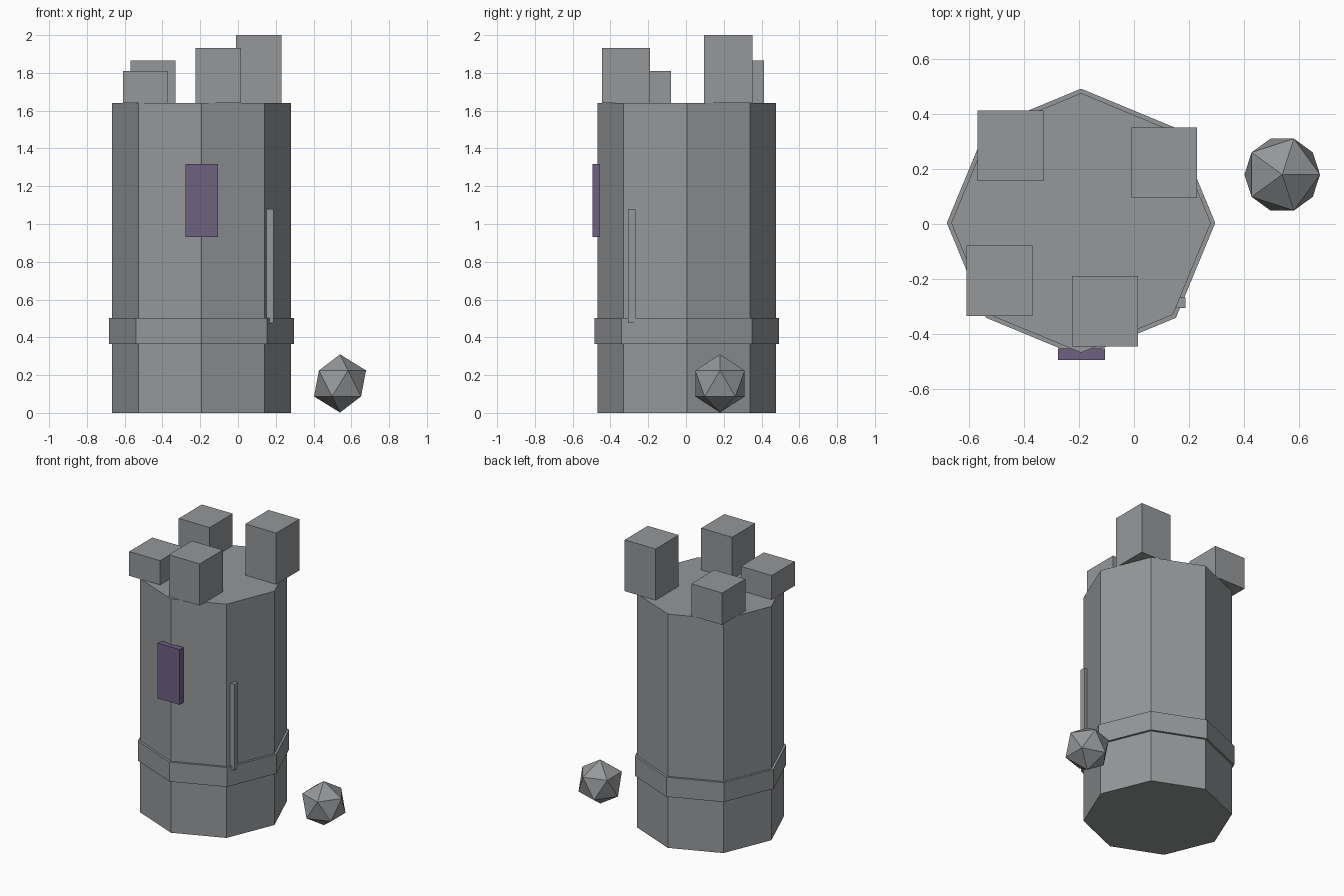
import bpy
from math import radians

cube = bpy.data.objects.get("Cube")
if cube:
    bpy.data.objects.remove(cube, do_unlink=True)


def material(name, rgb):
    mat = bpy.data.materials.new(name)
    mat.use_nodes = True
    color = (*rgb, 1)
    mat.diffuse_color = color
    mat.node_tree.nodes["Principled BSDF"].inputs["Base Color"].default_value = color
    return mat


stone = material("grey stone", (0.30, 0.31, 0.32))
purple = material("dusky purple", (0.16, 0.115, 0.22))


def finish(name, mat):
    obj = bpy.context.object
    obj.name = name
    obj.data.materials.append(mat)
    return obj


def box(name, low, high, mat):
    center = [(a + b) / 2 for a, b in zip(low, high)]
    bpy.ops.mesh.primitive_cube_add(size=1, location=center)
    obj = finish(name, mat)
    obj.scale = [b - a for a, b in zip(low, high)]
    return obj


def octagon(name, radius, bottom, top):
    bpy.ops.mesh.primitive_cylinder_add(
        vertices=8, radius=radius, depth=top - bottom,
        location=(TOWER_X, TOWER_Y, (bottom + top) / 2))
    return finish(name, stone)


# Tower shaft and its raised band
TOWER_X, TOWER_Y, ROOF = -0.193, 0.004, 1.64
octagon("tower_shaft", 0.473, 0, ROOF)
octagon("tower_band", 0.489, 0.365, 0.502)

# Battlement blocks of differing heights: centre x, centre y, top
blocks = {
    "battlement_back_right": (-0.45, 0.285, 1.865),
    "battlement_back_left": (0.11, 0.223, 2.0),
    "battlement_front_right": (-0.49, -0.207, 1.81),
    "battlement_front_left": (-0.105, -0.318, 1.933),
}
for name, (x, y, top) in blocks.items():
    box(name, (x - 0.12, y - 0.128, ROOF), (x + 0.12, y + 0.128, top), stone)

# Window panel and the narrow upright strip
box("window_panel", (-0.277, -0.495, 0.93), (-0.106, -0.454, 1.318), purple)
box("wall_strip", (0.149, -0.306, 0.477), (0.188, -0.267, 1.08), stone)

# Loose faceted boulder beside the tower
bpy.ops.mesh.primitive_ico_sphere_add(
    subdivisions=1, radius=0.154, location=(0.54, 0.18, 0.156))
finish("boulder", stone)
